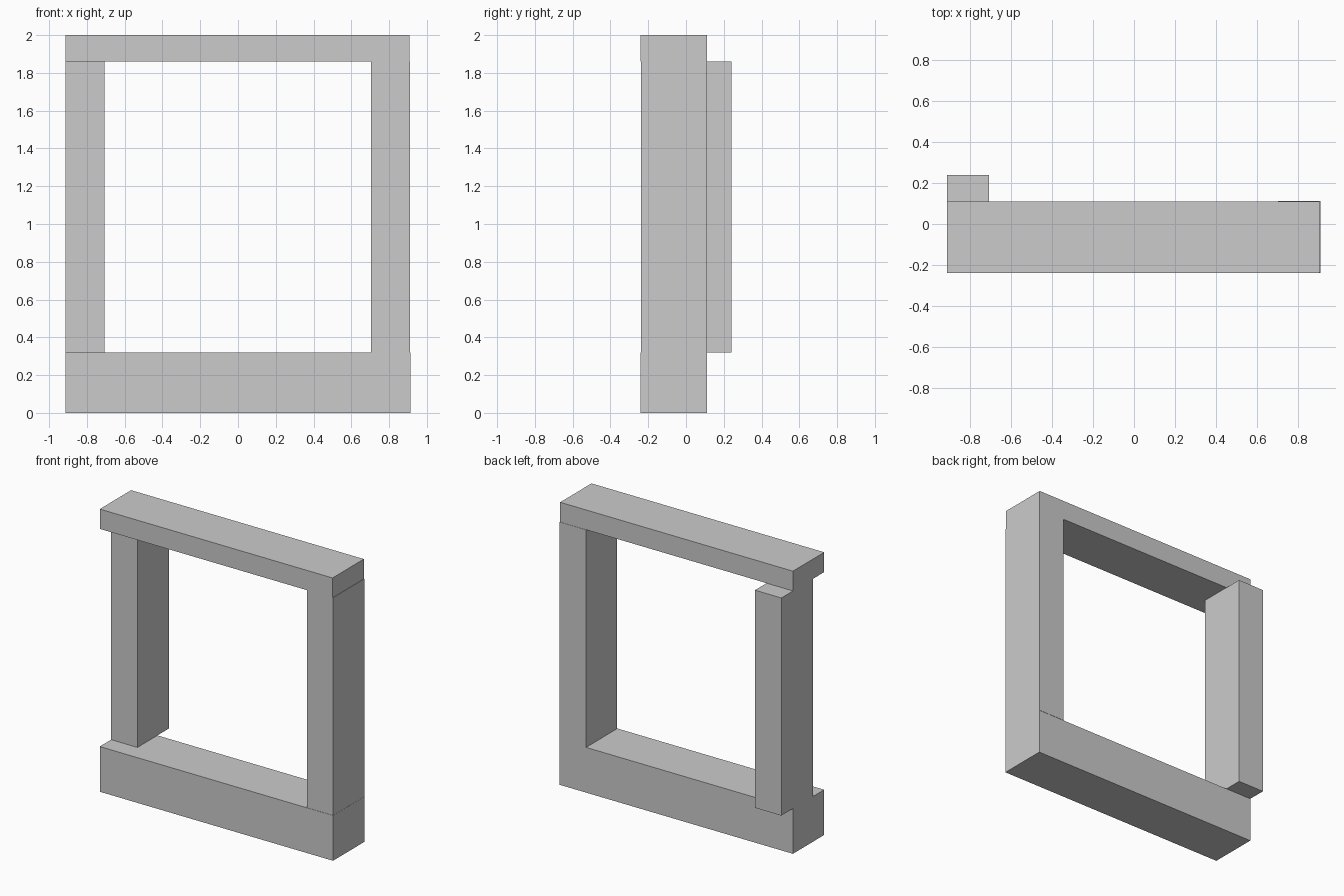
import bpy

if "Cube" in bpy.data.objects:
    bpy.data.objects.remove(bpy.data.objects["Cube"])


def box(name, x, y, z):
    """Add a box spanning the given (min, max) ranges."""
    spans = (x, y, z)
    bpy.ops.mesh.primitive_cube_add(size=1, location=[(a + b) / 2 for a, b in spans])
    ob = bpy.context.object
    ob.name = name
    ob.scale = [b - a for a, b in spans]
    bpy.ops.object.transform_apply(location=False, rotation=False, scale=True)
    return ob


# Horizontal members
box("sill_beam", (-0.914, 0.912), (-0.24, 0.11), (0.0, 0.32))
box("top_beam", (-0.914, 0.908), (-0.24, 0.11), (1.86, 2.0))

# Uprights: the left one is pushed towards the back
box("left_post", (-0.914, -0.708), (-0.113, 0.24), (0.32, 1.86))
box("right_post", (0.705, 0.911), (-0.238, 0.112), (0.32, 1.86))
